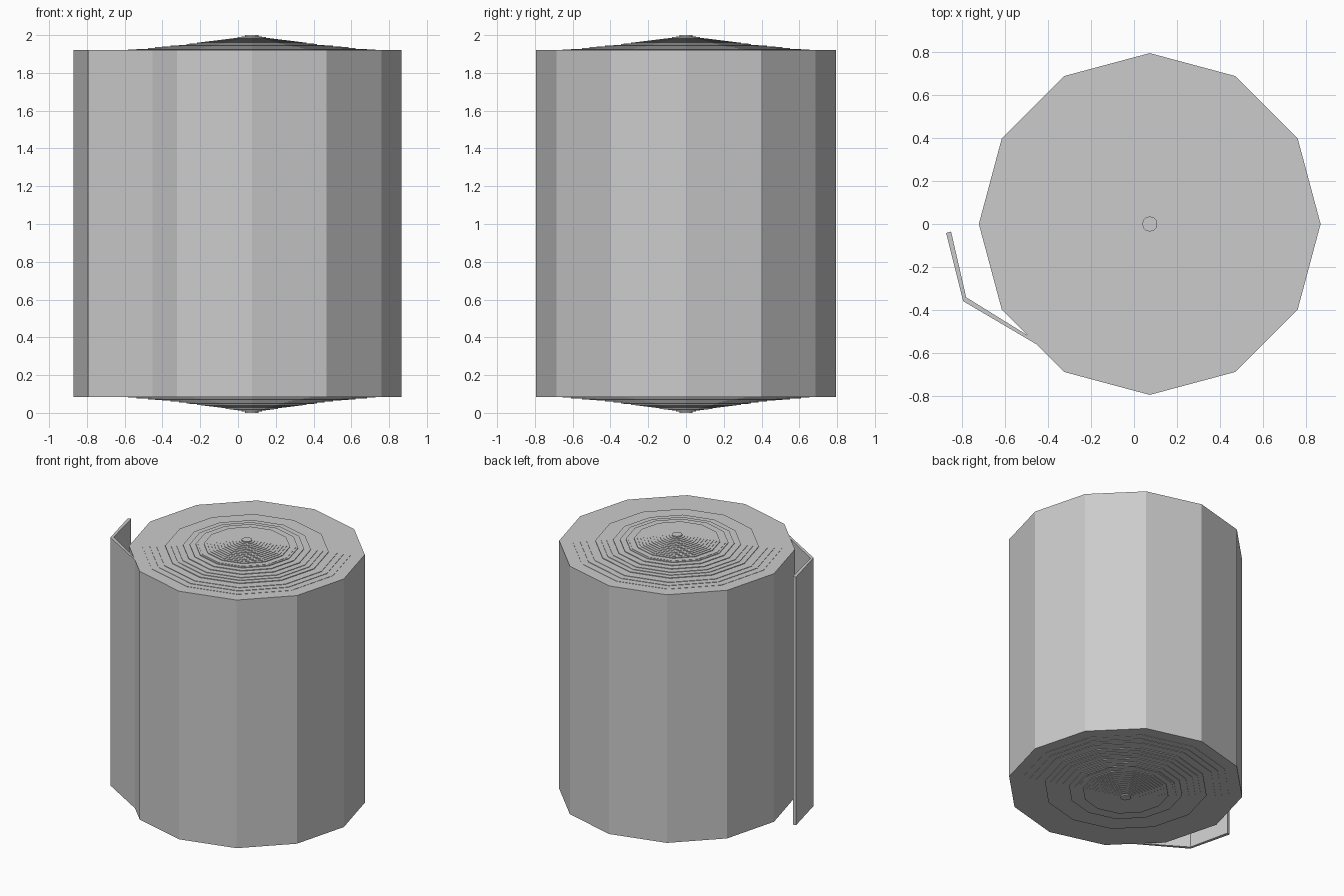
import bpy
import bmesh
from math import cos, sin, tau

cube = bpy.data.objects.get("Cube")
if cube:
    bpy.data.objects.remove(cube, do_unlink=True)

paper = bpy.data.materials.new("paper_grey")
paper.use_nodes = True
GREY = (0.6, 0.6, 0.6, 1)
paper.diffuse_color = GREY
paper.node_tree.nodes["Principled BSDF"].inputs["Base Color"].default_value = GREY

SIDES = 12
CENTRE_X = 0.073
BOTTOM, TOP = 0.085, 1.92


def finish(bm, name):
    bmesh.ops.recalc_face_normals(bm, faces=bm.faces)
    mesh = bpy.data.meshes.new(name)
    bm.to_mesh(mesh)
    bm.free()
    mesh.materials.append(paper)
    obj = bpy.data.objects.new(name, mesh)
    bpy.context.collection.objects.link(obj)
    return obj


def bulge(radius):
    """Height of a paper layer above the rim, bell shaped toward the core."""
    return 0.08 * max(0, 1 - radius / 0.76) ** 1.45


# Wound layers: each inner layer sticks out a little further at both ends
radii = [0.793, 0.705, 0.655, 0.61, 0.55, 0.512, 0.475, 0.43, 0.385, 0.345, 0.33]
radii += [0.29 - 0.0215 * i for i in range(12)] + [0.035]
steps = [bulge(r) for r in radii]
steps[0], steps[-1] = 0, 0.08

profile = []
for r, h in zip(radii, steps):
    if profile:
        profile.append((r, profile[-1][1]))
    profile.append((r, h))
upper = [(r, TOP + h) for r, h in profile]
lower = [(r, BOTTOM - h * BOTTOM / 0.08) for r, h in profile]

bm = bmesh.new()
rings = []
for r, z in lower[::-1] + upper:
    rings.append([bm.verts.new((CENTRE_X + r * cos(tau * i / SIDES),
                                r * sin(tau * i / SIDES), z)) for i in range(SIDES)])
for a, b in zip(rings, rings[1:]):
    for i in range(SIDES):
        j = (i + 1) % SIDES
        bm.faces.new((a[i], a[j], b[j], b[i]))
bm.faces.new(rings[0][::-1])
bm.faces.new(rings[-1])
finish(bm, "paper_roll")

# Loose end of the sheet, peeling away from the roll with one fold
outer = [(-0.453, -0.558), (-0.793, -0.358), (-0.872, -0.042)]
inner = [(-0.495, -0.516), (-0.779, -0.34), (-0.849, -0.035)]
bm = bmesh.new()
outline = outer + inner[::-1]
low = [bm.verts.new((x, y, BOTTOM)) for x, y in outline]
high = [bm.verts.new((x, y, TOP)) for x, y in outline]
count = len(outline)
for i in range(count):
    j = (i + 1) % count
    bm.faces.new((low[i], low[j], high[j], high[i]))
for ring in (low, high):
    for i in range(len(outer) - 1):
        bm.faces.new((ring[i], ring[i + 1], ring[count - 2 - i], ring[count - 1 - i]))
finish(bm, "loose_sheet_end")
